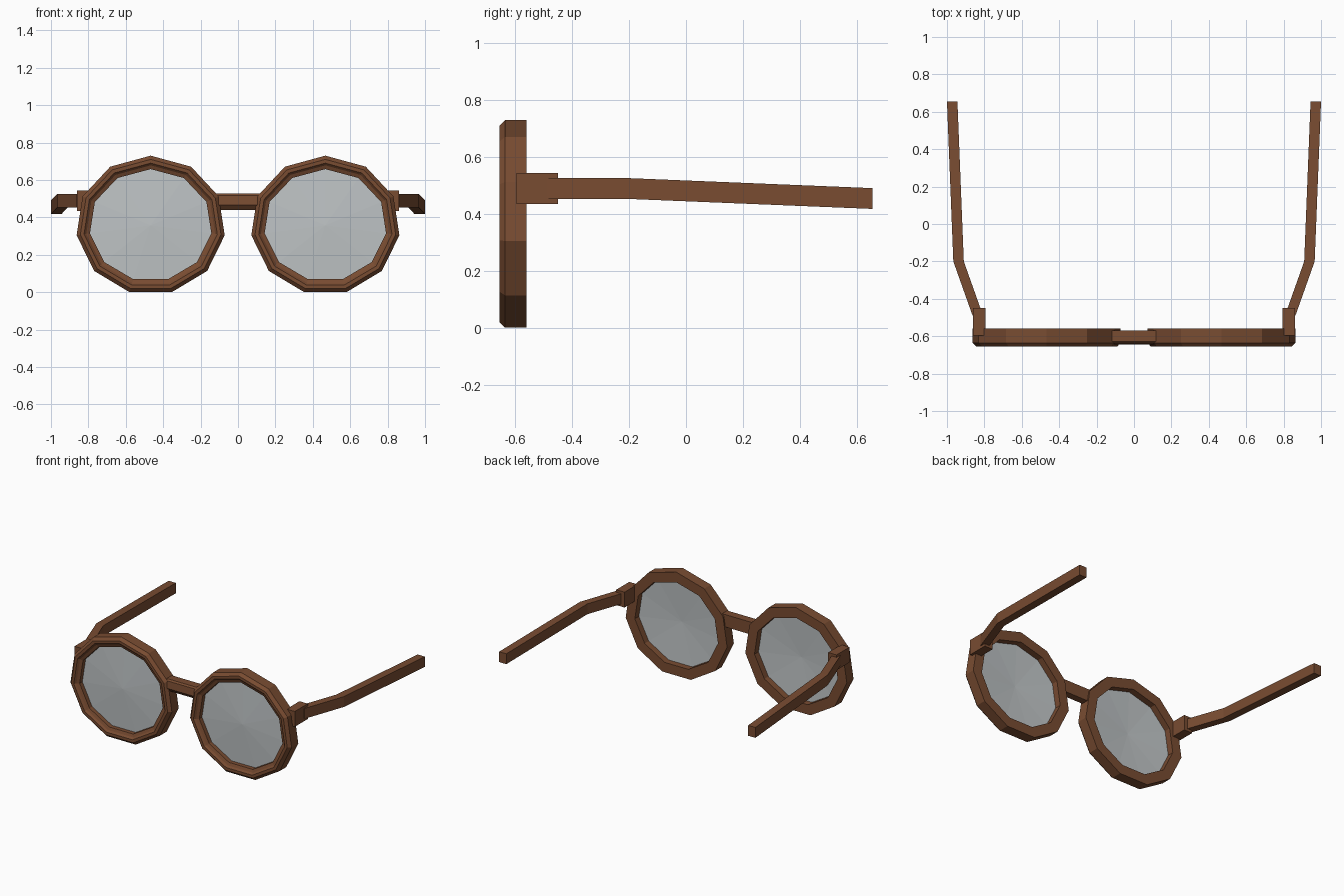
import bpy, bmesh, math
from mathutils import Vector

if "Cube" in bpy.data.objects:
    bpy.data.objects.remove(bpy.data.objects["Cube"])

SIDES = 11
CX, CZ, RX, RZ = 0.467, 0.3575, 0.40, 0.3725


def material(name, rgba):
    m = bpy.data.materials.new(name)
    m.diffuse_color = rgba
    m.use_nodes = True
    m.node_tree.nodes["Principled BSDF"].inputs["Base Color"].default_value = m.diffuse_color
    return m


WOOD = material("brown_wood", (0.19, 0.072, 0.031, 1))
GLASS = material("grey_glass", (0.52, 0.55, 0.56, 0.6))


def make(name, verts, faces, mat):
    me = bpy.data.meshes.new(name)
    me.from_pydata(verts, [], faces)
    bm = bmesh.new()
    bm.from_mesh(me)
    bmesh.ops.recalc_face_normals(bm, faces=bm.faces)
    bm.to_mesh(me)
    bm.free()
    me.materials.append(mat)
    ob = bpy.data.objects.new(name, me)
    bpy.context.collection.objects.link(ob)
    return ob


def loop(cx, inset, y):
    """One eleven-sided outline, point up, shrunk by inset."""
    pts = []
    for i in range(SIDES):
        a = 2 * math.pi * i / SIDES
        pts.append((cx + (RX - inset) * math.sin(a), y, CZ + (RZ - inset) * math.cos(a)))
    return pts


def skin(loops, closed):
    """Quads between successive loops; closed joins last to first."""
    n, k = len(loops[0]), len(loops)
    faces = []
    for j in range(k if closed else k - 1):
        for i in range(n):
            a, b = j * n, ((j + 1) % k) * n
            faces.append((a + i, a + (i + 1) % n, b + (i + 1) % n, b + i))
    return [p for l in loops for p in l], faces


def box(name, x0, x1, y0, y1, z0, z1):
    loops = [[(x, y0, z0), (x, y1, z0), (x, y1, z1), (x, y0, z1)] for x in (x0, x1)]
    v, f = skin(loops, False)
    return make(name, v, f + [(0, 1, 2, 3), (4, 5, 6, 7)], WOOD)


# rim cross-section: (inset, y)
RIM = [(0, -0.56), (0, -0.635), (0.02, -0.655), (0.04, -0.655),
       (0.052, -0.643), (0.072, -0.635), (0.072, -0.56)]
# temple path: centre x, y, z
ARM = [(0.835, -0.49, 0.489), (0.938, -0.2, 0.489), (0.972, 0.655, 0.454)]

for side, s in (("left", -1), ("right", 1)):
    # rim
    make(side + "_rim", *skin([loop(s * CX, i, y) for i, y in RIM], True), WOOD)

    # gently domed lens
    v = loop(s * CX, 0.07, -0.605) + [(s * CX, -0.62, CZ)]
    make(side + "_lens", v, [(i, (i + 1) % SIDES, SIDES) for i in range(SIDES)], GLASS)

    # hinge block
    box(side + "_hinge", s * 0.795, s * 0.86, -0.595, -0.45, 0.435, 0.543)

    # bent temple arm
    w, h = 0.028, 0.0365
    loops = [[(s * (x - w), y, z - h), (s * (x + w), y, z - h),
              (s * (x + w), y, z + h), (s * (x - w), y, z + h)] for x, y, z in ARM]
    v, f = skin(loops, False)
    make(side + "_temple", v, f + [(0, 1, 2, 3), (8, 9, 10, 11)], WOOD)

# bridge with a chamfered lower front edge
prof = [(-0.57, 0.44), (-0.62, 0.44), (-0.643, 0.467), (-0.637, 0.517), (-0.627, 0.527), (-0.57, 0.527)]
v, f = skin([[(x, y, z) for y, z in prof] for x in (-0.125, 0.125)], False)
make("bridge", v, f + [tuple(range(6)), tuple(range(6, 12))], WOOD)
